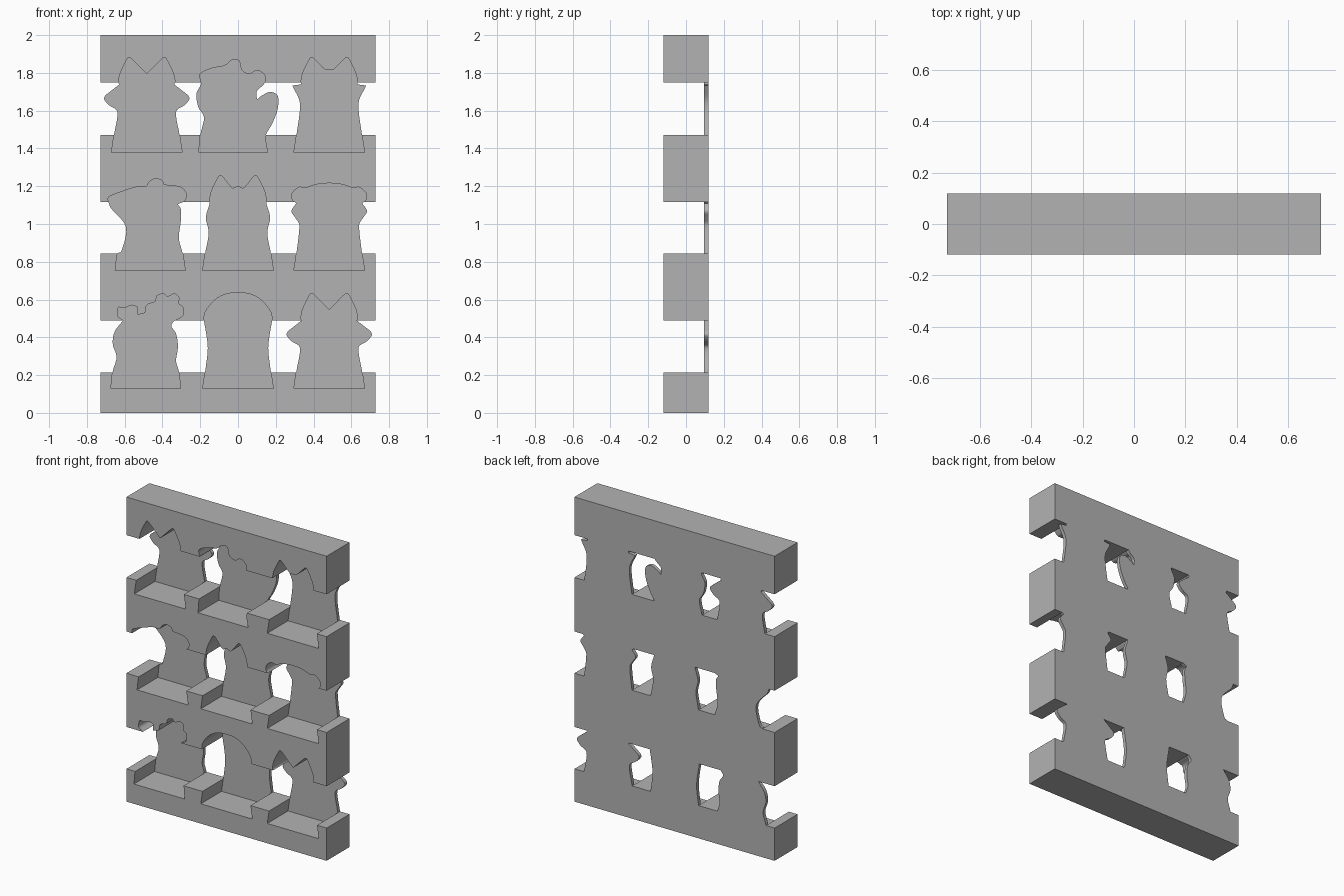
import bpy
import bmesh
import math
from mathutils import Vector, Matrix

HALF_WIDTH = 0.727
HALF_DEPTH = 0.119
PLATE_FRONT = 0.096
COLUMNS = (-0.483, 0, 0.483)
ROWS = (0.13, 0.754, 1.379)
RAILS = ((0, 0.215), (0.49, 0.843), (1.117, 1.472), (1.75, 2))

# Figure outlines in hundredths, from the right foot upward
pointed_ears = [(15, 37), (14, 42), (10, 50), (8.5, 50)]
plain_foot = [(18.7, 0), (17.3, 9.5)]

wide_cheeks = plain_foot + [
    (15.5, 21.5), (20, 25), (22.5, 28), (22, 30), (19, 32.5), (14.5, 36),
] + pointed_ears + [(0, 41.5)]

flared_collar = plain_foot + [
    (15.5, 26), (19.6, 35.4), (15, 36),
] + pointed_ears + [(2.5, 44), (0, 43.7)]

round_cheeks = plain_foot + [
    (15.5, 20), (17, 28), (15, 35.5),
] + pointed_ears + [(3, 43.5), (0, 44.5)]

domed_head = plain_foot + [
    (16, 21), (17, 30), (18, 36.5), (17, 41), (12, 47), (6, 50), (0, 50.5),
]

wide_cap = plain_foot + [
    (15.8, 24), (18, 28), (20, 31.5), (17.5, 35.5), (19.5, 37.5),
    (19.5, 41), (16, 44), (12.5, 43.7), (7, 45.5), (0, 46.2),
]

curled_tail = [
    (15.6, 0), (14.6, 8.5), (18, 15), (21, 23), (21, 30), (17, 32), (12.5, 30),
    (10, 28), (10, 32.5), (14, 36.5), (14, 41), (10, 43.5), (6, 41.5), (2, 43.5),
    (0.5, 48.5), (-3, 49), (-7, 46), (-14, 44.5), (-20, 41.5), (-19.5, 36.5),
    (-22, 31), (-21, 24), (-18, 18.5), (-20, 9), (-20.7, 0),
]

long_brim = [
    (20.4, 0), (19, 9), (17, 17), (18, 26), (18, 32.5), (16.5, 35), (20, 37),
    (21, 40.5), (18, 44), (12, 45), (9, 45.5), (8, 47.7), (4.5, 48.5), (1.5, 47),
    (-0.5, 44.3), (-5, 44.3), (-12.5, 42), (-20, 39), (-20.4, 37), (-19, 33),
    (-11, 23), (-13.5, 10), (-15.5, 9), (-16.7, 0),
]

curly_hair = [
    (17.8, 0), (17, 9), (15.5, 14.5), (16.5, 22), (15.5, 29), (13, 33), (15, 36),
    (19, 38.5), (19, 43), (16.7, 45), (17, 48), (14.5, 50), (11, 48.5), (9, 50),
    (5.5, 49), (4.5, 46), (0, 44), (-1, 40), (-5, 39), (-5, 43), (-8, 44),
    (-11.5, 42.7), (-15, 43), (-15.5, 38.5), (-12.5, 36), (-17, 30),
    (-18, 23.5), (-16, 16.5), (-18, 9), (-19, 0),
]

# Bottom row first, each row from right to left of the model
LAYOUT = (
    (curly_hair, domed_head, wide_cheeks),
    (long_brim, round_cheeks, wide_cap),
    (wide_cheeks, curled_tail, flared_collar),
)


def full_outline(points):
    """Mirror a half outline when it stops on its centre line."""
    if points[-1][0] == 0:
        points = points + [(-x, z) for x, z in reversed(points[:-1])]
    return [Vector(p) / 100 for p in points]


def smooth_outline(points, steps=5, corner=math.radians(70)):
    """Curve through the points, keeping sharp turns as corners."""
    count = len(points)
    sharp = []
    for i, point in enumerate(points):
        before = point - points[i - 1]
        after = points[(i + 1) % count] - point
        sharp.append(before.angle(after) > corner)
    result = []
    for i in range(count):
        j = (i + 1) % count
        start, end = points[i], points[j]
        if i == count - 1:
            result.append(start)
            continue
        chord = end - start
        leave = chord if sharp[i] else (end - points[i - 1]) / 2
        arrive = chord if sharp[j] else (points[(j + 1) % count] - start) / 2
        # Limit the tangents so short segments do not overshoot
        for tangent in (leave, arrive):
            if tangent.length > chord.length:
                tangent *= chord.length / tangent.length
        for step in range(steps):
            t = step / steps
            blend = t * t * (3 - 2 * t)
            result.append(start + chord * blend
                          + leave * (t * (1 - t) ** 2)
                          - arrive * (t * t * (1 - t)))
    return result


def make_object(name, bm, material):
    bmesh.ops.recalc_face_normals(bm, faces=bm.faces[:])
    mesh = bpy.data.meshes.new(name)
    bm.to_mesh(mesh)
    bm.free()
    mesh.materials.append(material)
    obj = bpy.data.objects.new(name, mesh)
    bpy.context.collection.objects.link(obj)
    return obj


def figure_prism(name, outline, x, z, front, back, material):
    bm = bmesh.new()
    verts = [bm.verts.new((x + p.x, front, z + p.y)) for p in outline]
    face = bm.faces.new(verts)
    extruded = bmesh.ops.extrude_face_region(bm, geom=[face])["geom"]
    moved = [v for v in extruded if isinstance(v, bmesh.types.BMVert)]
    bmesh.ops.translate(bm, verts=moved, vec=(0, back - front, 0))
    return make_object(name, bm, material)


def combine(target, helper, operation):
    """Apply a boolean and discard its helper."""
    helper.hide_render = True
    modifier = target.modifiers.new(operation.lower(), "BOOLEAN")
    modifier.operation = operation
    modifier.solver = "EXACT"
    modifier.object = helper
    bpy.context.view_layer.objects.active = target
    bpy.ops.object.modifier_apply(modifier=modifier.name)
    bpy.data.objects.remove(helper, do_unlink=True)


default_cube = bpy.data.objects.get("Cube")
if default_cube:
    bpy.data.objects.remove(default_cube, do_unlink=True)

grey = bpy.data.materials.new("plain_grey")
grey.use_nodes = True
grey.diffuse_color = (0.45, 0.45, 0.45, 1)
grey.node_tree.nodes["Principled BSDF"].inputs["Base Color"].default_value = grey.diffuse_color

# Four horizontal rails
bm = bmesh.new()
for low, high in RAILS:
    place = Matrix.Translation((0, 0, (low + high) / 2))
    size = Matrix.Diagonal((HALF_WIDTH * 2, HALF_DEPTH * 2, high - low, 1))
    bmesh.ops.create_cube(bm, size=1, matrix=place @ size)
rack = make_object("figure_rack", bm, grey)

# Sink each figure's pocket into the rails, then add its thin back plate
for z, row in zip(ROWS, LAYOUT):
    for x, points in zip(COLUMNS, row):
        outline = smooth_outline(full_outline(points))
        pocket = figure_prism("pocket_cutter", outline, x, z, -0.2, PLATE_FRONT, grey)
        combine(rack, pocket, "DIFFERENCE")
        plate = figure_prism("back_plate", outline, x, z, PLATE_FRONT, HALF_DEPTH, grey)
        combine(rack, plate, "UNION")

# Crisp edges with smooth curved pocket walls
bpy.ops.object.select_all(action="DESELECT")
rack.select_set(True)
bpy.context.view_layer.objects.active = rack
bpy.ops.object.shade_smooth_by_angle(angle=math.radians(30))
